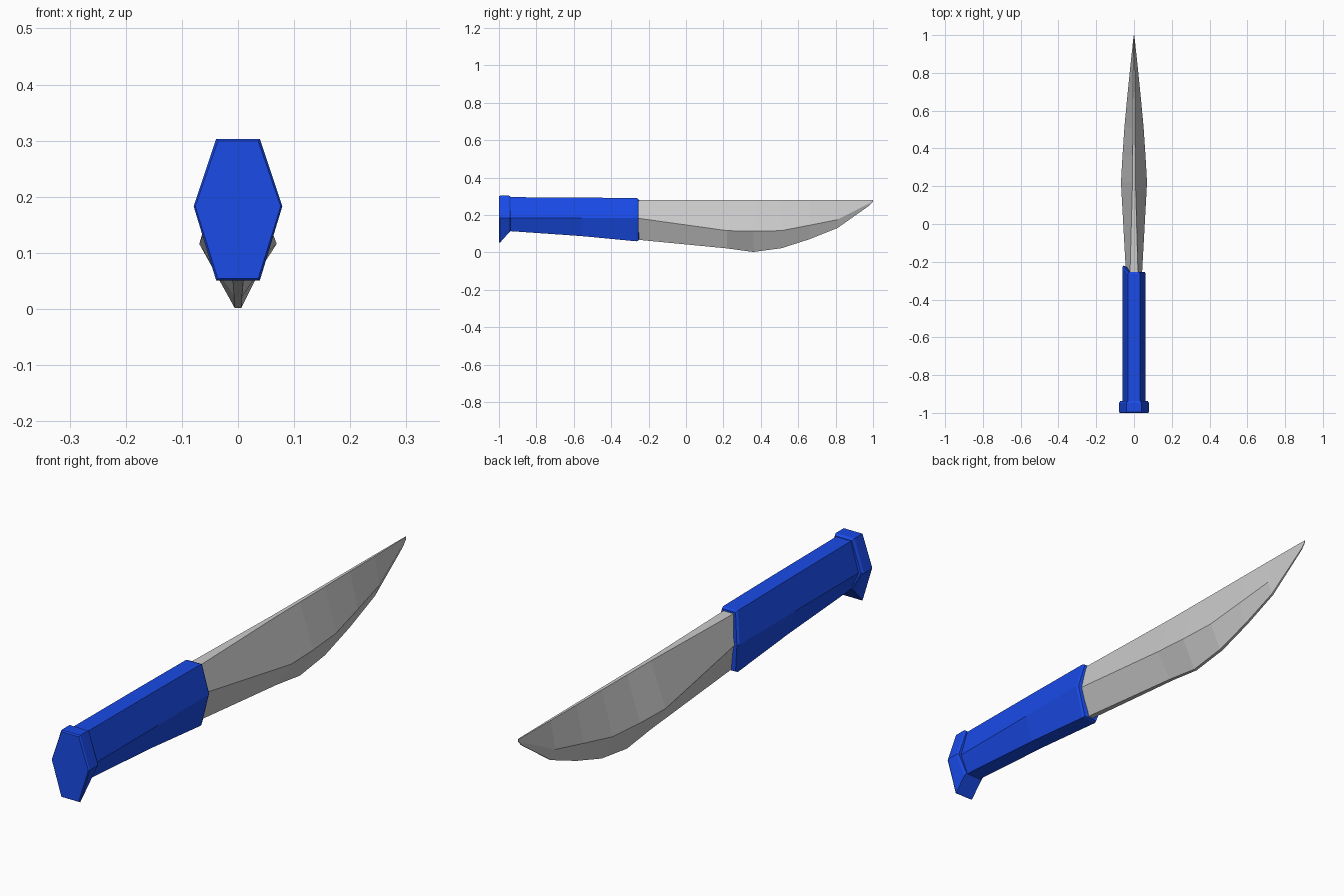
import bpy

def material(name, color):
    m = bpy.data.materials.new(name)
    m.diffuse_color = color
    return m

def loft(name, rings, mat=None):
    """Skin a list of equal-length point rings and cap both ends."""
    n = len(rings[0])
    verts = [p for r in rings for p in r]
    faces = [(a * n + i, a * n + (i + 1) % n, (a + 1) * n + (i + 1) % n, (a + 1) * n + i)
             for a in range(len(rings) - 1) for i in range(n)]
    last = (len(rings) - 1) * n
    faces += [tuple(reversed(range(n))), tuple(range(last, last + n))]
    me = bpy.data.meshes.new(name)
    me.from_pydata(verts, [], faces)
    ob = bpy.data.objects.new(name, me)
    bpy.context.collection.objects.link(ob)
    if mat:
        me.materials.append(mat)
    # consistent outward normals
    import bmesh
    bm = bmesh.new()
    bm.from_mesh(me)
    bmesh.ops.recalc_face_normals(bm, faces=bm.faces)
    bm.to_mesh(me)
    bm.free()
    return ob

def hexagon(y, top, mid, low, wt, wm, wl, left_shift=0.0):
    """Six-sided section; left_shift slides the left corner along y."""
    return [(-wt, y, top), (-wm, y + left_shift, mid), (-wl, y, low),
            (wl, y, low), (wm, y, mid), (wt, y, top)]

blue = material("blue_grip", (0.01, 0.07, 0.80, 1))

# Pommel: flared cap, undercut towards the grip
loft("pommel", [
    hexagon(-1.0, 0.299, 0.183, 0.054, 0.036, 0.076, 0.036),
    hexagon(-0.995, 0.303, 0.183, 0.051, 0.039, 0.079, 0.039),
    hexagon(-0.947, 0.303, 0.183, 0.105, 0.039, 0.079, 0.039),
    hexagon(-0.938, 0.297, 0.183, 0.114, 0.035, 0.073, 0.035),
], blue)

# Grip: tapered, with a thin chamfer at the blade end
loft("grip", [
    hexagon(-0.95, 0.295, 0.183, 0.114, 0.031, 0.062, 0.031),
    hexagon(-0.56, 0.293, 0.183, 0.087, 0.031, 0.062, 0.031),
    hexagon(-0.265, 0.290, 0.183, 0.059, 0.031, 0.062, 0.031, 0.035),
    hexagon(-0.255, 0.286, 0.183, 0.063, 0.028, 0.058, 0.028, 0.035),
], blue)

# Blade stations: y, ridge z, edge z, spine half width, ridge half width, edge half width
stations = [
    (-0.29, 0.184, 0.070, 0.022, 0.040, 0.012),
    (-0.255, 0.182, 0.067, 0.021, 0.043, 0.011),
    (0.22, 0.116, 0.021, 0.008, 0.069, 0.007),
    (0.36, 0.113, 0.002, 0.007, 0.061, 0.006),
    (0.51, 0.116, 0.022, 0.006, 0.051, 0.006),
    (0.66, 0.145, 0.070, 0.005, 0.037, 0.005),
    (0.81, 0.175, 0.130, 0.004, 0.022, 0.004),
    (0.98, 0.262, 0.250, 0.002, 0.004, 0.002),
    (1.0, 0.276, 0.272, 0.001, 0.001, 0.001),
]
loft("blade", [hexagon(y, 0.28, rz, ez, ws, wr, we)
               for y, rz, ez, ws, wr, we in stations])
